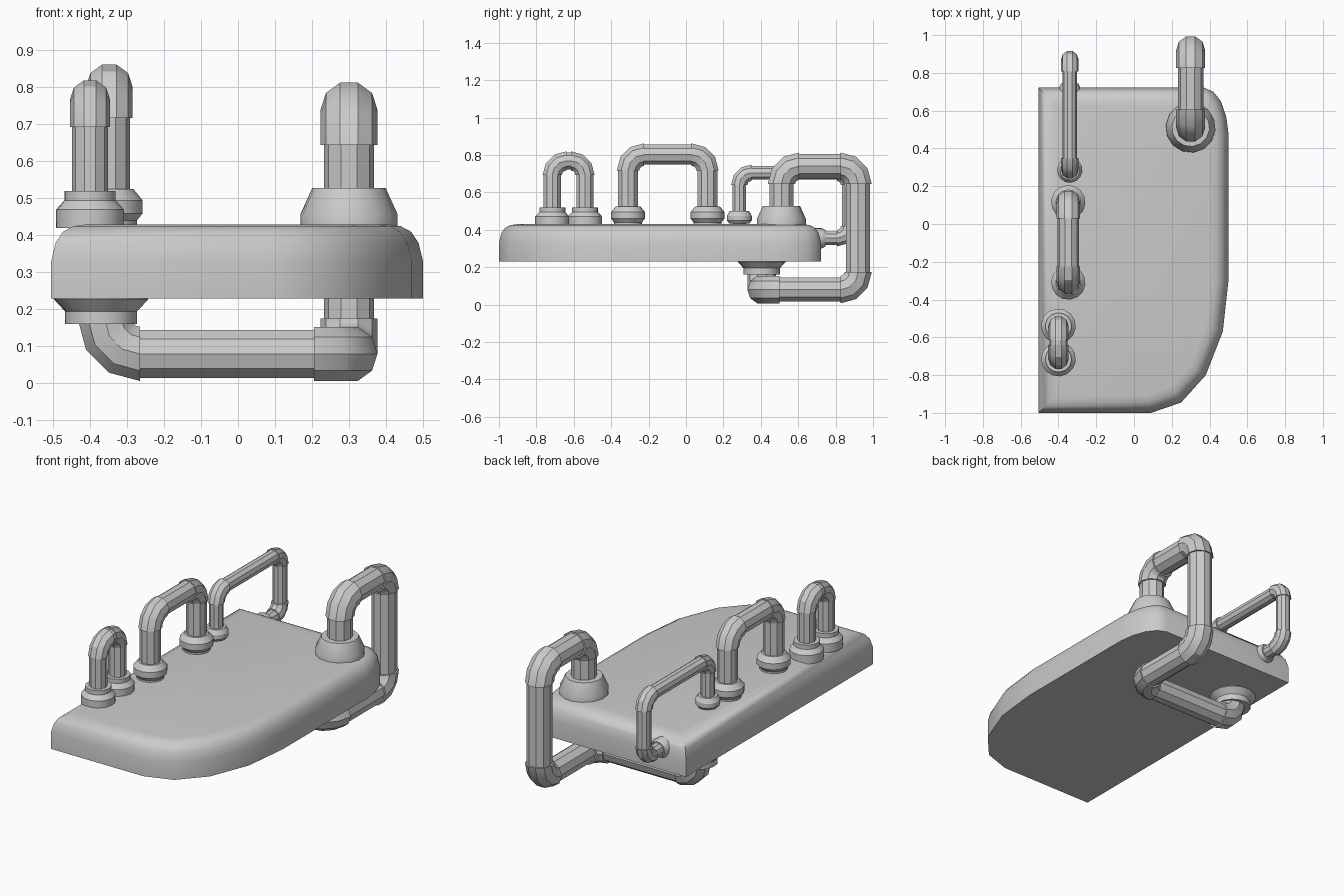
import bpy, bmesh, math
from mathutils import Vector

if "Cube" in bpy.data.objects:
    bpy.data.objects.remove(bpy.data.objects["Cube"])

SIDES = 10


def finish(name, bm, angle=30):
    bmesh.ops.recalc_face_normals(bm, faces=bm.faces)
    me = bpy.data.meshes.new(name)
    bm.to_mesh(me)
    bm.free()
    ob = bpy.data.objects.new(name, me)
    bpy.context.collection.objects.link(ob)
    bpy.ops.object.select_all(action='DESELECT')
    ob.select_set(True)
    bpy.context.view_layer.objects.active = ob
    bpy.ops.object.shade_smooth_by_angle(angle=math.radians(angle))
    return ob


def skin(bm, rings):
    """Join closed vertex rings and cap both ends."""
    vs = [[bm.verts.new(p) for p in r] for r in rings]
    n = len(vs[0])
    for a, b in zip(vs, vs[1:]):
        for i in range(n):
            j = (i + 1) % n
            bm.faces.new((a[i], a[j], b[j], b[i]))
    bm.faces.new(vs[0])
    bm.faces.new(vs[-1])


def pipe(name, corners, r, sleeve, bend, steps=3):
    """Tube along a cornered path, with slightly fatter elbow sleeves."""
    pts = [Vector(c) for c in corners]
    path = [(pts[0], (pts[1] - pts[0]).normalized(), r)]
    for a, c, b in zip(pts, pts[1:], pts[2:]):
        d0, d1 = (c - a).normalized(), (b - c).normalized()
        centre = c - d0 * bend + d1 * bend
        path.append((c - d0 * bend, d0, r))
        for k in range(steps + 1):
            t = math.pi / 2 * k / steps
            pos = centre - d1 * bend * math.cos(t) + d0 * bend * math.sin(t)
            path.append((pos, d0 * math.cos(t) + d1 * math.sin(t), sleeve))
        path.append((c + d1 * bend, d1, r))
    path.append((pts[-1], (pts[-1] - pts[-2]).normalized(), r))
    # carry the cross-section frame along the path without twist
    tan = path[0][1]
    u = Vector((1, 0, 0))
    rings = []
    for pos, t, rad in path:
        u = tan.rotation_difference(t) @ u
        tan = t
        v = t.cross(u)
        rings.append([pos + rad * (u * math.cos(w) + v * math.sin(w))
                      for w in (2 * math.pi * i / SIDES for i in range(SIDES))])
    bm = bmesh.new()
    skin(bm, rings)
    return finish(name, bm)


def flange(name, base, axis, profile, sides=14):
    """Turned collar: profile is (radius, distance along axis)."""
    base, axis = Vector(base), Vector(axis)
    u = axis.orthogonal().normalized()
    v = axis.cross(u)
    rings = [[base + axis * h + rad * (u * math.cos(w) + v * math.sin(w))
              for w in (2 * math.pi * i / sides for i in range(sides))]
             for rad, h in profile]
    bm = bmesh.new()
    skin(bm, rings)
    return finish(name, bm)


def inset(outline, d):
    out = []
    for i, p in enumerate(outline):
        a = (p - outline[i - 1]).normalized()
        b = (outline[(i + 1) % len(outline)] - p).normalized()
        na, nb = Vector((-a.y, a.x)), Vector((-b.y, b.x))
        out.append(p + (na + nb) * d / (1 + na.dot(nb)))
    return out


# Slab with rounded upper rim
outline = [Vector(p) for p in [
    (-0.505, -1), (0.09, -1), (0.25, -0.945), (0.38, -0.8), (0.47, -0.57),
    (0.5, -0.3), (0.5, 0.48), (0.488, 0.57), (0.46, 0.65), (0.42, 0.70),
    (0.37, 0.722), (-0.505, 0.722)]]
rim = [(0, 0.23), (0, 0.33), (0.012, 0.38), (0.032, 0.41), (0.06, 0.425), (0.095, 0.43)]
bm = bmesh.new()
skin(bm, [[(p.x, p.y, z) for p in inset(outline, d)] for d, z in rim])
finish("slab", bm, 40)

# Large pipe wrapping over the back edge and under the slab
pipe("large_pipe", [(0.3, 0.51, 0.42), (0.3, 0.51, 0.74), (0.3, 0.92, 0.74),
                    (0.3, 0.92, 0.08), (0.3, 0.405, 0.08),
                    (-0.36, 0.405, 0.08), (-0.36, 0.405, 0.24)],
     0.068, 0.077, 0.095)
flange("large_top_flange", (0.3, 0.51, 0.42), (0, 0, 1),
       [(0.132, 0), (0.132, 0.038), (0.1, 0.108)])
flange("large_under_flange", (-0.37, 0.405, 0.235), (0, 0, -1),
       [(0.128, 0), (0.128, 0.008), (0.098, 0.04), (0.098, 0.074)])

# Thin pipe bending over the back edge into the rear face
pipe("thin_pipe", [(-0.34, 0.285, 0.42), (-0.34, 0.285, 0.705), (-0.34, 0.872, 0.705),
                   (-0.34, 0.872, 0.355), (-0.34, 0.70, 0.355)],
     0.039, 0.046, 0.065)
small = [(0.055, 0), (0.067, 0.015), (0.067, 0.04), (0.052, 0.065)]
flange("thin_top_flange", (-0.34, 0.285, 0.435), (0, 0, 1), small)
flange("thin_back_flange", (-0.34, 0.68, 0.355), (0, 1, 0),
       [(0.055, 0), (0.055, 0.045), (0.045, 0.065)])

# Middle loop
ya, yb = -0.31, 0.115
pipe("middle_loop", [(-0.348, ya, 0.42), (-0.348, ya, 0.802),
                     (-0.348, yb, 0.802), (-0.348, yb, 0.42)],
     0.056, 0.063, 0.085)
for i, y in enumerate((ya, yb)):
    flange(f"middle_flange_{i}", (-0.348, y, 0.425), (0, 0, 1),
           [(0.075, 0), (0.075, 0.015), (0.091, 0.035), (0.091, 0.07), (0.066, 0.1)])

# Front loop
ya, yb = -0.715, -0.54
pipe("front_loop", [(-0.4, ya, 0.42), (-0.4, ya, 0.768),
                    (-0.4, yb, 0.768), (-0.4, yb, 0.42)],
     0.048, 0.054, 0.075)
for i, y in enumerate((ya, yb)):
    flange(f"front_flange_{i}", (-0.4, y, 0.42), (0, 0, 1),
           [(0.092, 0), (0.092, 0.05), (0.07, 0.075), (0.07, 0.1)])
